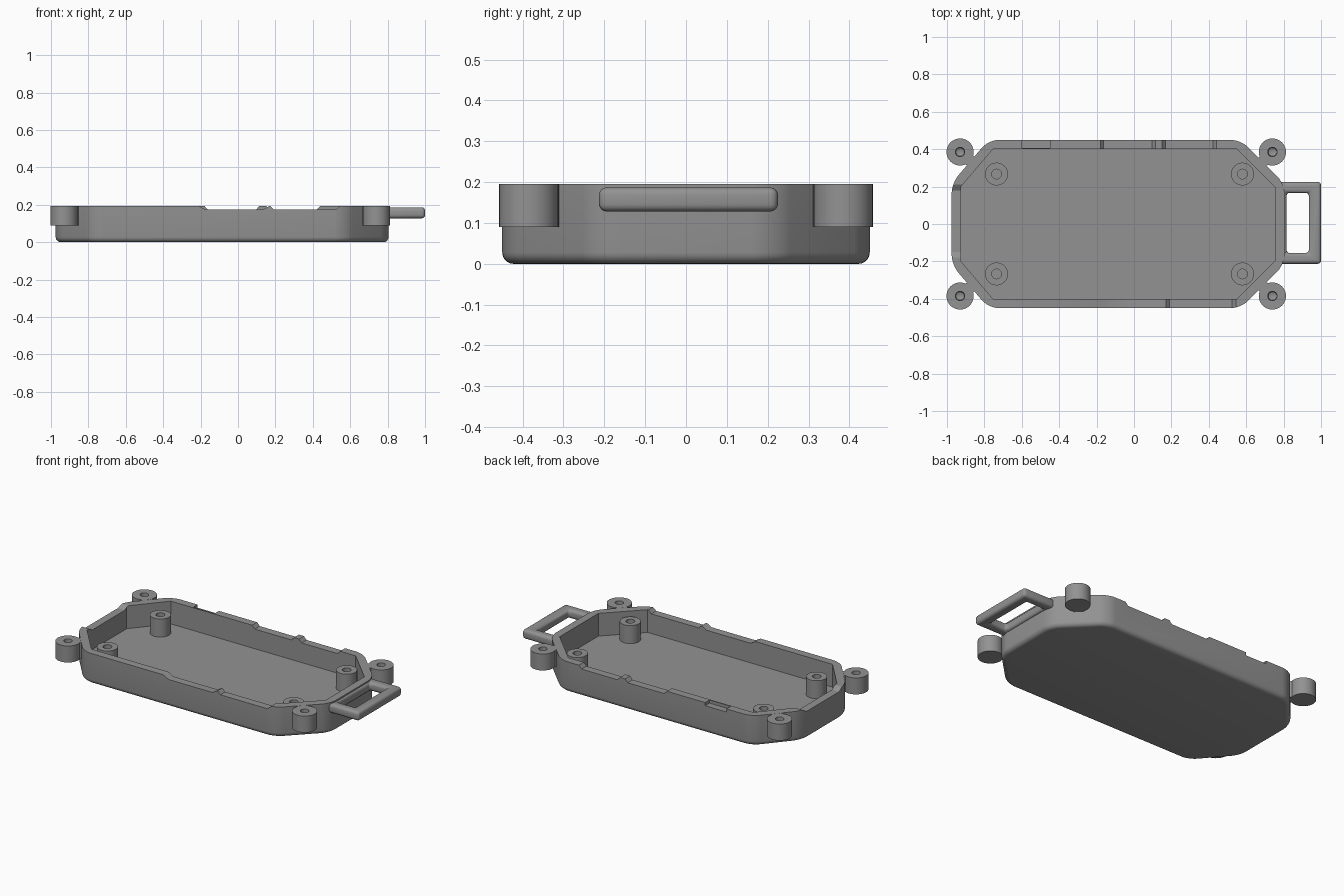
import bpy, bmesh, math
from mathutils import Vector

if "Cube" in bpy.data.objects:
    bpy.data.objects.remove(bpy.data.objects["Cube"])

grey = bpy.data.materials.new("grey plastic")
grey.diffuse_color = (0.29, 0.29, 0.29, 1)
grey.use_nodes = True
grey.node_tree.nodes["Principled BSDF"].inputs["Base Color"].default_value = grey.diffuse_color


def add(name, bm, smooth=True):
    bmesh.ops.recalc_face_normals(bm, faces=bm.faces)
    mesh = bpy.data.meshes.new(name)
    bm.to_mesh(mesh)
    bm.free()
    mesh.materials.append(grey)
    ob = bpy.data.objects.new(name, mesh)
    bpy.context.collection.objects.link(ob)
    if smooth:
        bpy.ops.object.select_all(action='DESELECT')
        ob.select_set(True)
        bpy.context.view_layer.objects.active = ob
        bpy.ops.object.shade_smooth_by_angle(angle=math.radians(35))
    return ob


def prism(points, direction):
    """Extrude a closed loop of 3D points along a direction."""
    bm = bmesh.new()
    face = bm.faces.new([bm.verts.new(p) for p in points])
    ext = bmesh.ops.extrude_face_region(bm, geom=[face])
    moved = [v for v in ext['geom'] if isinstance(v, bmesh.types.BMVert)]
    bmesh.ops.translate(bm, verts=moved, vec=direction)
    return bm


def lathe(name, profile, x, y, steps=40):
    bm = bmesh.new()
    verts = [bm.verts.new((r, 0, z)) for r, z in profile]
    edges = [bm.edges.new(pair) for pair in zip(verts, verts[1:])]
    bmesh.ops.spin(bm, geom=verts + edges, cent=(0, 0, 0), axis=(0, 0, 1),
                   angle=2 * math.pi, steps=steps)
    bmesh.ops.remove_doubles(bm, verts=bm.verts, dist=1e-5)
    bmesh.ops.translate(bm, verts=bm.verts, vec=(x, y, 0))
    return add(name, bm)


def cut(target, cutter):
    mod = target.modifiers.new("cut", 'BOOLEAN')
    mod.operation, mod.solver, mod.object = 'DIFFERENCE', 'EXACT', cutter
    bpy.context.view_layer.objects.active = target
    bpy.ops.object.modifier_apply(modifier=mod.name)
    bpy.data.objects.remove(cutter)


def octagon(half, z):
    """Mirror the upper half outline (right to left) across y = 0."""
    return [(x, y, z) for x, y in half] + [(x, -y, z) for x, y in reversed(half)]


TOP, FLOOR = 0.195, 0.05

# Tray: rounded outer block with a soft bottom edge
bm = prism(octagon([(0.805, 0.216), (0.571, 0.45), (-0.777, 0.45), (-0.975, 0.218)], 0),
           (0, 0, TOP))
uprights = [e for e in bm.edges if abs(e.verts[0].co.z - e.verts[1].co.z) > 0.1]
bmesh.ops.bevel(bm, geom=uprights, offset=0.055, segments=6, profile=0.5, affect='EDGES')
rim = [e for e in bm.edges if all(v.co.z < 0.001 for v in e.verts)]
bmesh.ops.bevel(bm, geom=rim, offset=0.028, segments=5, profile=0.5, affect='EDGES')
tray = add("tray", bm, smooth=False)

# Cavity
cut(tray, add("cavity_cutter", prism(octagon(
    [(0.755, 0.195), (0.55, 0.40), (-0.754, 0.40), (-0.925, 0.20)], FLOOR), (0, 0, 0.4)), False))

# Shallow sloped notches in the rim: axis along the wall, start, end, side, depth across
LOW = 0.175
for axis, a, b, start, length, slope in [
        ('x', -0.21, 0.17, -0.5, 0.12, 0.035),      # front
        ('x', 0.17, 0.545, -0.5, 0.12, 0.02),
        ('x', -0.18, 0.115, 0.38, 0.12, 0.018),     # back
        ('x', 0.15, 0.44, 0.38, 0.12, 0.018),
        ('x', -0.60, -0.45, 0.407, 0.1, 0.0),
        ('y', -0.18, 0.21, -1.02, 0.12, 0.03)]:     # left end
    section = [(a, TOP), (a + slope, LOW), (b - slope, LOW), (b, TOP),
               (b, TOP + 0.05), (a, TOP + 0.05)]
    if axis == 'x':
        bm = prism([(s, start, z) for s, z in section], (0, length, 0))
    else:
        bm = prism([(start, s, z) for s, z in section], (length, 0, 0))
    cut(tray, add("notch_cutter", bm, False))
bpy.ops.object.select_all(action='DESELECT')
tray.select_set(True)
bpy.context.view_layer.objects.active = tray
bpy.ops.object.shade_smooth_by_angle(angle=math.radians(30))

for sy, side in ((1, "back"), (-1, "front")):
    # Standoffs inside the tray, with blind screw holes
    for x, end in ((-0.735, "left"), (0.58, "right")):
        lathe(f"standoff_{side}_{end}",
              [(0.061, FLOOR - 0.005), (0.061, 0.165), (0.026, 0.165), (0.026, 0.06), (0, 0.06)],
              x, sy * 0.267)

    # Corner screw lugs and the necks joining them to the tray
    for x, end, normal in ((-0.93, "left", (-0.76, 0.65)), (0.74, "right", (0.707, 0.707))):
        y = sy * 0.385
        lathe(f"lug_{side}_{end}",
              [(0, 0.09), (0.0725, 0.09), (0.0725, TOP), (0.025, TOP), (0.022, 0.12), (0, 0.11)],
              x, y)
        inward = Vector((-normal[0], -normal[1] * sy, 0)).normalized()
        across = Vector((-inward.y, inward.x, 0))
        base = Vector((x, y, 0.0905))
        outline = [(0.05, 0.036), (0.075, 0.03), (0.095, 0.045)]
        pts = [base + inward * d + across * w for d, w in outline]
        pts += [base + inward * d - across * w for d, w in reversed(outline)]
        add(f"lug_neck_{side}_{end}", prism(pts, (0, 0, TOP - 0.091)))


# Strap loop on the right end: rectangular ring with rounded edges
def box(x0, x1, y0, y1, z0, z1):
    return prism([(x0, y0, z0), (x1, y0, z0), (x1, y1, z0), (x0, y1, z0)], (0, 0, z1 - z0))


loop = add("strap_loop", box(0.77, 1.0, -0.213, 0.225, 0.128, 0.187), False)
cut(loop, add("loop_cutter", box(0.815, 0.935, -0.155, 0.167, 0.0, 0.4), False))
bev = loop.modifiers.new("round", 'BEVEL')
bev.width, bev.segments, bev.limit_method = 0.018, 4, 'ANGLE'
bpy.context.view_layer.objects.active = loop
bpy.ops.object.modifier_apply(modifier=bev.name)
bpy.ops.object.select_all(action='DESELECT')
loop.select_set(True)
bpy.ops.object.shade_smooth_by_angle(angle=math.radians(35))
